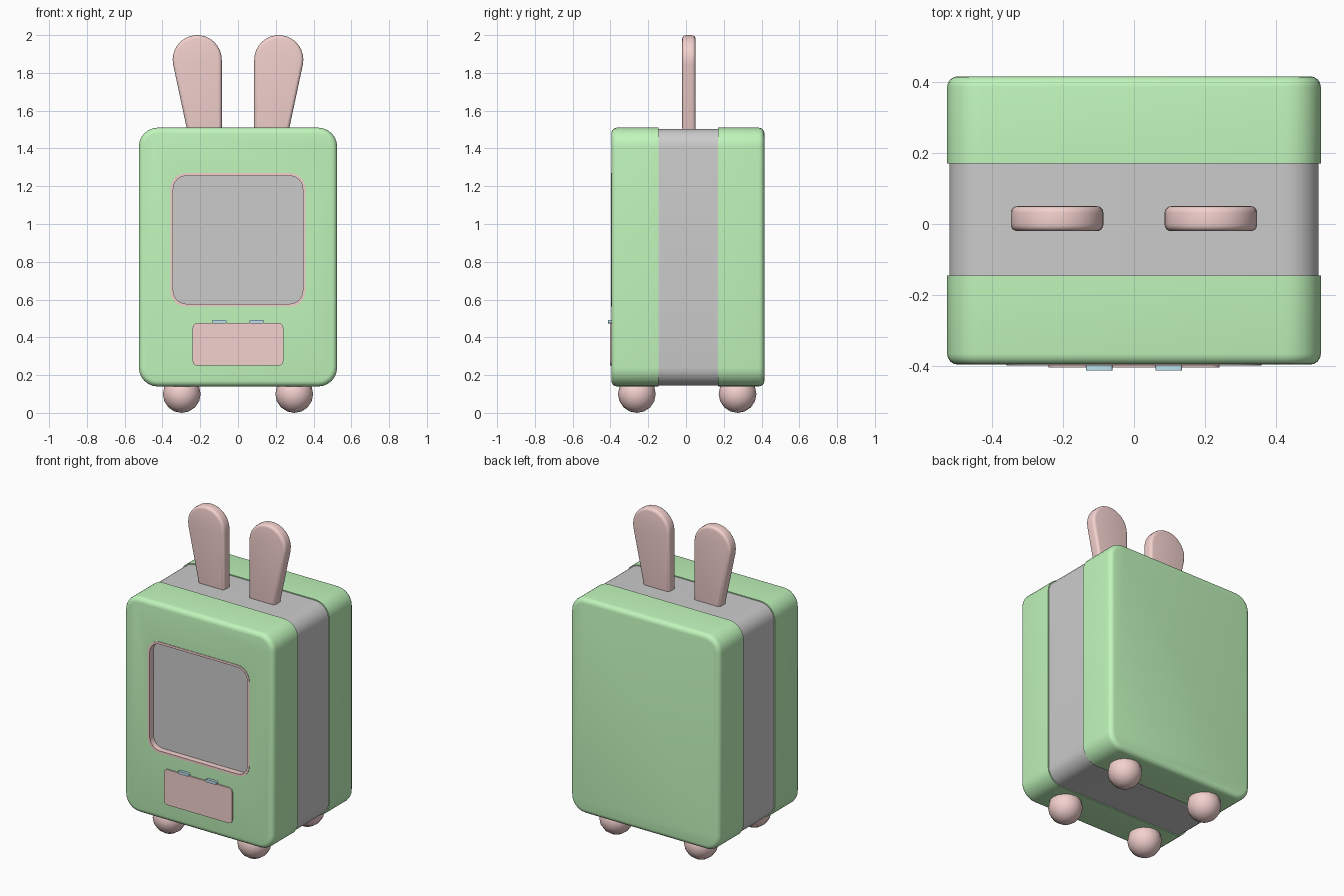
import bpy, bmesh
from math import sin, cos, pi, radians

if "Cube" in bpy.data.objects:
    bpy.data.objects.remove(bpy.data.objects["Cube"])


def material(name, rgb):
    m = bpy.data.materials.new(name)
    m.diffuse_color = (*rgb, 1)
    m.use_nodes = True
    m.node_tree.nodes["Principled BSDF"].inputs["Base Color"].default_value = m.diffuse_color
    return m


GREEN = material("green", (0.53, 0.92, 0.50))
PINK = material("pink", (0.90, 0.64, 0.62))
BLUE = material("blue", (0.50, 0.75, 0.85))


def arc(cx, cz, r, a0, a1, n):
    angles = [radians(a0 + (a1 - a0) * i / n) for i in range(n + 1)]
    return [(cx + r * cos(a), cz + r * sin(a)) for a in angles]


def rounded(x0, x1, z0, z1, r, n=6):
    return (arc(x1 - r, z0 + r, r, -90, 0, n) + arc(x1 - r, z1 - r, r, 0, 90, n)
            + arc(x0 + r, z1 - r, r, 90, 180, n) + arc(x0 + r, z0 + r, r, 180, 270, n))


def smooth(ob, angle=35):
    bpy.ops.object.select_all(action='DESELECT')
    ob.select_set(True)
    bpy.context.view_layer.objects.active = ob
    bpy.ops.object.shade_smooth_by_angle(angle=radians(angle))


def prism(name, profile, y0, y1, mat=None, bevel_at=(), bevel=0.0, place=None):
    """Extrude an outline along y; round the rims lying at the listed y values.
    place maps (profile x, profile z, y) to a different orientation."""
    bm = bmesh.new()
    face = bm.faces.new([bm.verts.new((x, y0, z)) for x, z in profile])
    ext = bmesh.ops.extrude_face_region(bm, geom=[face], use_keep_orig=True)
    moved = [g for g in ext['geom'] if isinstance(g, bmesh.types.BMVert)]
    bmesh.ops.translate(bm, verts=moved, vec=(0, y1 - y0, 0))
    rims = [e for e in bm.edges
            if any(all(abs(v.co.y - y) < 1e-5 for v in e.verts) for y in bevel_at)]
    if rims:
        bmesh.ops.bevel(bm, geom=rims, offset=bevel, segments=4, profile=0.5, affect='EDGES')
    if place:
        for v in bm.verts:
            v.co = place(v.co.x, v.co.z, v.co.y)
    bmesh.ops.recalc_face_normals(bm, faces=bm.faces)
    me = bpy.data.meshes.new(name)
    bm.to_mesh(me)
    bm.free()
    ob = bpy.data.objects.new(name, me)
    bpy.context.collection.objects.link(ob)
    if mat:
        me.materials.append(mat)
    smooth(ob)
    return ob


def cut(ob, cutter):
    mod = ob.modifiers.new("cut", 'BOOLEAN')
    mod.operation, mod.solver, mod.object = 'DIFFERENCE', 'EXACT', cutter
    bpy.context.view_layer.objects.active = ob
    bpy.ops.object.modifier_apply(modifier=mod.name)
    bpy.data.objects.remove(cutter)
    smooth(ob)


# Green front and back shells
shell = rounded(-0.525, 0.525, 0.14, 1.51, 0.10)
front = prism("front_shell", shell, -0.395, -0.145, GREEN, [-0.395], 0.03)
prism("back_shell", shell, 0.17, 0.415, GREEN, [0.415], 0.03)

# Grey band between the shells
band = prism("middle_band", rounded(-0.519, 0.519, 0.146, 1.504, 0.095), -0.155, 0.18)

# Three vent slots on the right side of the band
for z in (0.75, 0.807, 0.864):
    slot = prism("vent_cutter", rounded(-0.118, 0.14, z - 0.022, z + 0.022, 0.0215),
                 0.509, 0.60, place=lambda u, w, d: (d, u, w))
    cut(band, slot)

# Screen recess, frame and panel
outer = rounded(-0.358, 0.358, 0.562, 1.27, 0.085)
inner = rounded(-0.343, 0.343, 0.577, 1.255, 0.07)
cut(front, prism("recess_cutter", outer, -0.50, -0.345))
frame = prism("screen_frame", outer, -0.398, -0.345, PINK)
cut(frame, prism("frame_cutter", inner, -0.50, -0.30))
prism("screen", inner, -0.36, -0.345)

# Small door with two hinges
prism("door", rounded(-0.24, 0.24, 0.25, 0.475, 0.025), -0.403, -0.385, PINK)
for side in (-1, 1):
    x = side * 0.098
    prism("hinge", rounded(x - 0.037, x + 0.037, 0.474, 0.493, 0.006, 3),
          -0.412, -0.385, BLUE)

# Ears: straight inside, flared outside, round on top
ear = [(0.086, 1.49), (0.268, 1.49)] + arc(0.216, 1.87, 0.13, -12, 180, 16)
for side in (-1, 1):
    prism("ear", [(side * x, z) for x, z in ear], -0.02, 0.05, PINK,
          [-0.02, 0.05], 0.018)

# Ball feet
for x in (-0.298, 0.298):
    for y in (-0.26, 0.273):
        bpy.ops.mesh.primitive_uv_sphere_add(segments=16, ring_count=8, radius=0.1,
                                             location=(x, y, 0.1))
        foot = bpy.context.object
        foot.name = "foot"
        foot.data.materials.append(PINK)
        smooth(foot, 50)
